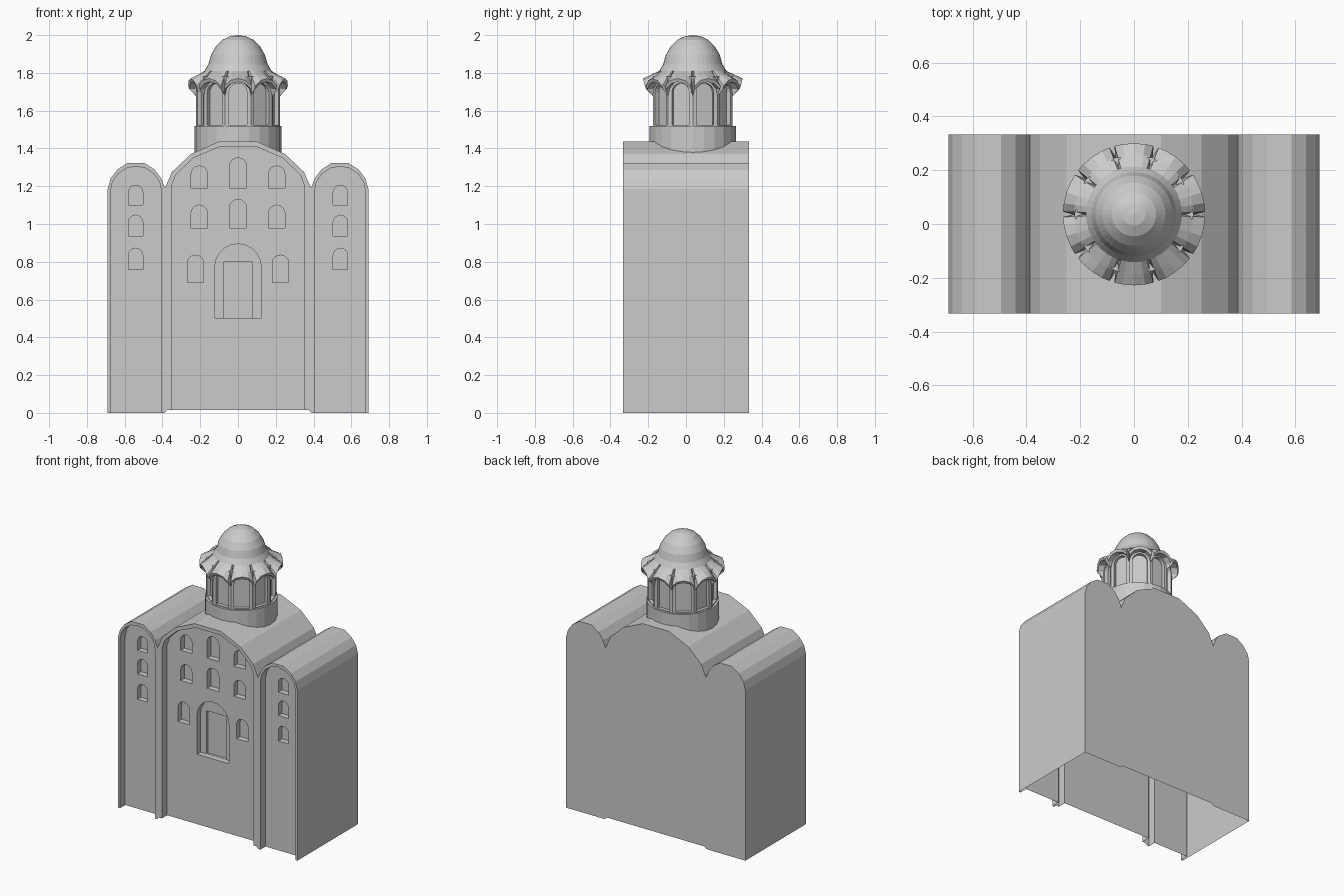
import bpy, bmesh
from math import pi, sin, cos, sqrt
from mathutils import Matrix

if "Cube" in bpy.data.objects:
    bpy.data.objects.remove(bpy.data.objects["Cube"])


def make_object(name, bm):
    bmesh.ops.recalc_face_normals(bm, faces=bm.faces[:])
    mesh = bpy.data.meshes.new(name)
    bm.to_mesh(mesh)
    bm.free()
    ob = bpy.data.objects.new(name, mesh)
    bpy.context.collection.objects.link(ob)
    return ob


def prism(bm, pts, y0, y1, mat=Matrix()):
    """Extrude an xz outline from y0 to y1."""
    a = [bm.verts.new(mat @ Matrix.Translation((x, y0, z)).translation) for x, z in pts]
    b = [bm.verts.new(mat @ Matrix.Translation((x, y1, z)).translation) for x, z in pts]
    n = len(pts)
    bm.faces.new(a)
    bm.faces.new(b[::-1])
    for i in range(n):
        bm.faces.new((a[i], b[i], b[(i + 1) % n], a[(i + 1) % n]))


def arch(cx, w, z0, z1, n=8):
    r = w / 2
    top = [(cx + r * cos(pi * i / n), z1 - r + r * sin(pi * i / n)) for i in range(n + 1)]
    return [(cx - r, z0), (cx + r, z0)] + top


def carve(ob, cutters):
    for c in cutters:
        m = ob.modifiers.new("cut", 'BOOLEAN')
        m.operation, m.solver, m.object = 'DIFFERENCE', 'EXACT', c
    bpy.context.view_layer.update()
    mesh = bpy.data.meshes.new_from_object(ob.evaluated_get(bpy.context.evaluated_depsgraph_get()))
    ob.modifiers.clear()
    ob.data = mesh
    for c in cutters:
        bpy.data.objects.remove(c)


def mirrored(half):
    return half + [(-x, z) for x, z in reversed(half)]


# Three-bay body, right half of the outline from bottom to top
half = [(.375, .015), (.39, 0), (.69, 0), (.69, 1.185), (.675, 1.24), (.64, 1.287),
        (.585, 1.323), (.495, 1.323), (.44, 1.287), (.405, 1.24), (.387, 1.19),
        (.35, 1.275), (.25, 1.37), (.1, 1.437)]
bm = bmesh.new()
prism(bm, mirrored(half), -.333, .333)
body = make_object("church_body", bm)

# Recessed wall panels inside the raised rims
bm = bmesh.new()
prism(bm, mirrored([(.352, -.1), (.352, 1.2), (.33, 1.26), (.235, 1.35), (.095, 1.41)]), -.4, -.275)
for s in (-1, 1):
    prism(bm, arch(s * .54, .27, -.1, 1.305), -.4, -.275)
panels = make_object("panel_cutter", bm)

# Windows and arched doorway
bm = bmesh.new()
prism(bm, arch(0, .245, .5, .895, 10), -.4, -.235)
for z0, z1 in ((1.19, 1.35), (.98, 1.13)):
    prism(bm, arch(0, .09, z0, z1), -.4, -.235)
for s in (-1, 1):
    for x, z0, z1 in ((.205, 1.19, 1.307), (.205, .98, 1.10), (.225, .69, .835)):
        prism(bm, arch(s * x, .087, z0, z1), -.4, -.235)
    for z0, z1 in ((1.10, 1.205), (.937, 1.047), (.76, .872)):
        prism(bm, arch(s * .542, .076, z0, z1), -.4, -.235)
openings = make_object("opening_cutter", bm)
bm = bmesh.new()
prism(bm, [(-.078, .501), (.078, .501), (.078, .80), (-.078, .80)], -.4, -.22)
door = make_object("door_cutter", bm)
carve(body, [panels, openings, door])

# The body is an open-bottomed shell
bm = bmesh.new()
bm.from_mesh(body.data)
low = [f for f in bm.faces if max(v.co.z for v in f.verts) < .03]
bmesh.ops.delete(bm, geom=low, context='FACES')
bm.to_mesh(body.data)
bm.free()

CY = .036  # tower centre


def drum(name, r, sides, z0, z1):
    bm = bmesh.new()
    bmesh.ops.create_cone(bm, cap_ends=True, segments=sides, radius1=r, radius2=r, depth=z1 - z0,
                          matrix=Matrix.Translation((0, CY, (z0 + z1) / 2)) @ Matrix.Rotation(pi / 2, 4, 'Z'))
    return make_object(name, bm)


# Tower base
drum("tower_base", .229, 24, 1.365, 1.52)

# Ten-sided arcade with arched niches
bm = bmesh.new()
bmesh.ops.create_cone(bm, cap_ends=True, segments=10, radius1=.222, radius2=.222, depth=.27,
                      matrix=Matrix.Translation((0, CY, 1.645)) @ Matrix.Rotation(0, 4, 'Z'))
# put the prism corners on the x axis, between the niches
corner = min(bm.verts, key=lambda v: abs(v.co.y - CY))
if abs(corner.co.y - CY) > .01:
    bmesh.ops.rotate(bm, verts=bm.verts[:], cent=(0, CY, 0), matrix=Matrix.Rotation(pi / 10, 3, 'Z'))
arcade = make_object("tower_arcade", bm)
bm = bmesh.new()
for k in range(10):
    prism(bm, arch(0, .096, 1.525, 1.745), -.3, -.187,
          Matrix.Translation((0, CY, 0)) @ Matrix.Rotation(k * pi / 5, 4, 'Z'))
carve(arcade, [make_object("niche_cutter", bm)])

# Scalloped dome: rings from the crown down to the hooded edge and its underside
bm = bmesh.new()
rings = []
steps = (-1, -.88, -.5, 0, .5, .88)
for k in range(10):
    for t in steps:
        ang = (k + .5 + t / 2) * pi / 5
        ze = 1.695 + .075 * sqrt(1 - t * t)
        pinch = .035 if t == -1 else 0
        prof = [(.042, 1.994), (.082, 1.975), (.117, 1.94), (.143, 1.895), (.157, 1.845),
                (.178, 1.81), (.222 - pinch * .5, (1.80 + ze) / 2 + .005),
                (.264 - pinch, ze), (.257 - pinch, ze - .018), (.205, ze - .012)]
        rings.append([bm.verts.new((r * cos(ang), CY + r * sin(ang), z)) for r, z in prof])
crown = bm.verts.new((0, CY, 2))
for i, a in enumerate(rings):
    b = rings[(i + 1) % len(rings)]
    bm.faces.new((crown, a[0], b[0]))
    for j in range(len(a) - 1):
        bm.faces.new((a[j], a[j + 1], b[j + 1], b[j]))
make_object("scalloped_dome", bm)
